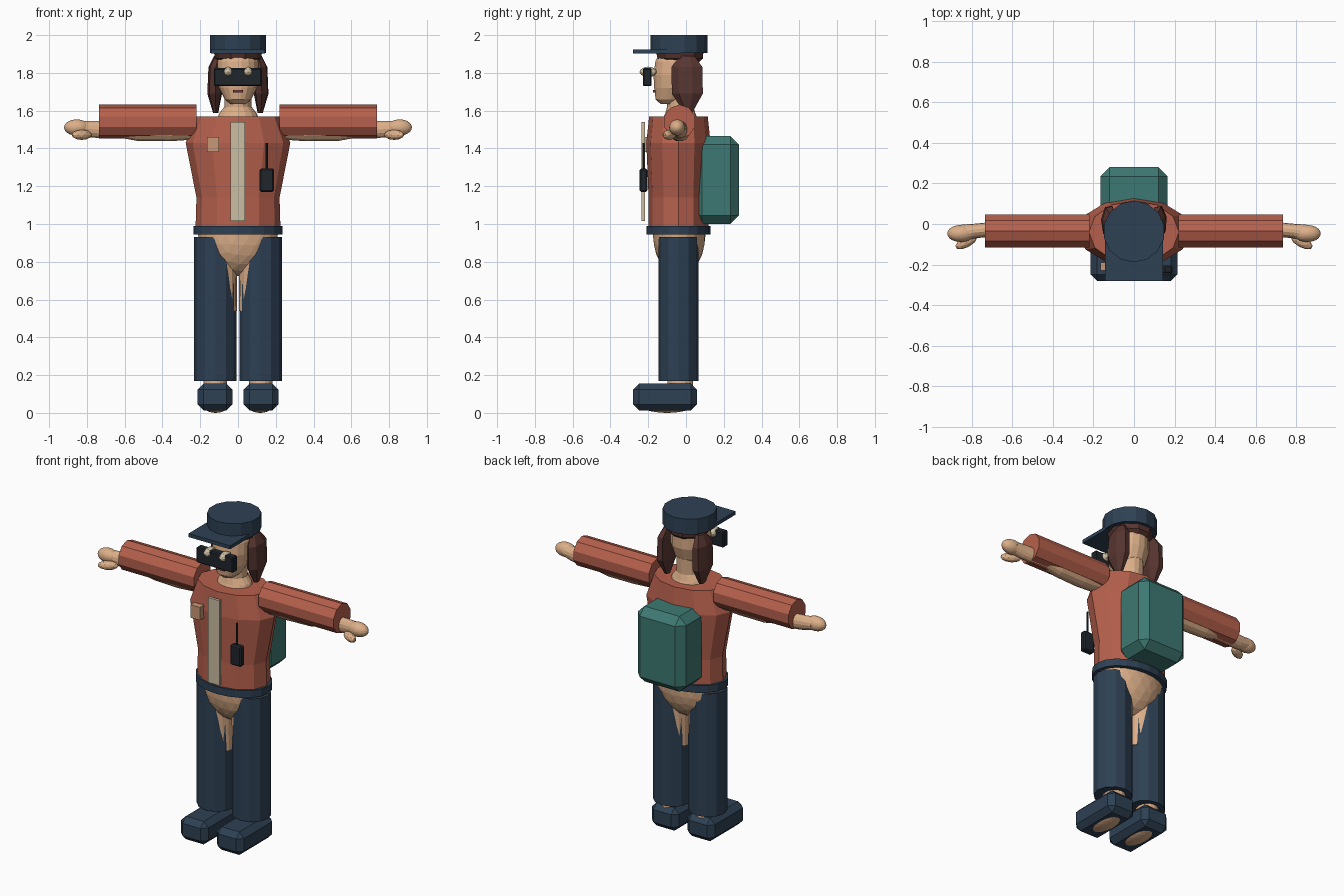
import bpy, bmesh, math
from mathutils import Vector, Matrix


def material(name, rgb):
    m = bpy.data.materials.new(name)
    m.diffuse_color = (*rgb, 1)
    return m


RED = material("jacket red", (0.47, 0.118, 0.074))
NAVY = material("navy cloth", (0.027, 0.052, 0.088))
TEAL = material("teal pack", (0.048, 0.19, 0.17))
SKIN = material("skin", (0.72, 0.43, 0.25))
HAIR = material("brown hair", (0.095, 0.036, 0.03))
BLACK = material("black plastic", (0.014, 0.019, 0.025))
CREAM = material("cream", (0.60, 0.51, 0.36))
TAN = material("tan patch", (0.58, 0.31, 0.18))
LIP = material("lip red", (0.16, 0.026, 0.026))


def finish(name, bm, mat):
    bmesh.ops.recalc_face_normals(bm, faces=bm.faces)
    me = bpy.data.meshes.new(name)
    bm.to_mesh(me)
    bm.free()
    me.materials.append(mat)
    ob = bpy.data.objects.new(name, me)
    bpy.context.collection.objects.link(ob)
    return ob


def box(name, lo, hi, mat, bevel=0.0):
    lo, hi = Vector(lo), Vector(hi)
    bm = bmesh.new()
    bmesh.ops.create_cube(bm, size=1, matrix=Matrix.Translation((lo + hi) / 2)
                          @ Matrix.Diagonal((*(hi - lo), 1)))
    if bevel:
        bmesh.ops.bevel(bm, geom=bm.edges[:], offset=bevel, segments=1,
                        affect='EDGES', profile=0.5)
    return finish(name, bm, mat)


def ball(name, c, r, mat, detail=3):
    bm = bmesh.new()
    bmesh.ops.create_icosphere(bm, subdivisions=detail, radius=1,
                               matrix=Matrix.Translation(c) @ Matrix.Diagonal((*r, 1)))
    return finish(name, bm, mat)


def loft(name, rings, mat, n=12, along_x=False, turn=0.0):
    """Rings are (centre, radius a, radius b), upright or along x."""
    bm = bmesh.new()
    loops = []
    for c, a, b in rings:
        loop = []
        for i in range(n):
            t = 2 * math.pi * i / n + turn
            u, v = a * math.cos(t), b * math.sin(t)
            off = Vector((0, u, v)) if along_x else Vector((u, v, 0))
            loop.append(bm.verts.new(Vector(c) + off))
        loops.append(loop)
    for p, q in zip(loops, loops[1:]):
        for i in range(n):
            j = (i + 1) % n
            bm.faces.new((p[i], p[j], q[j], q[i]))
    bm.faces.new(loops[0])
    bm.faces.new(loops[-1])
    return finish(name, bm, mat)


# Jacket and belt
Y = -0.04
loft("jacket", [((0, Y, 0.97), 0.225, 0.16), ((0, Y, 1.14), 0.22, 0.158),
                ((0, Y, 1.43), 0.277, 0.17), ((0, Y, 1.57), 0.222, 0.155)], RED)
loft("belt", [((0, Y, 0.945), 0.235, 0.17), ((0, Y, 0.99), 0.235, 0.17)], NAVY, 20)

# Jacket details
box("zip_strip", (-0.04, -0.235, 1.015), (0.037, -0.218, 1.54), CREAM)
box("chest_patch", (-0.165, -0.23, 1.38), (-0.1, -0.19, 1.46), TAN)
box("radio", (0.115, -0.245, 1.17), (0.19, -0.205, 1.295), BLACK, 0.008)
loft("radio_antenna", [((0.152, -0.225, 1.29), 0.006, 0.006),
                       ((0.152, -0.225, 1.43), 0.006, 0.006)], BLACK, 8)

# Backpack
box("backpack", (-0.165, 0.04, 1.0), (0.165, 0.28, 1.465), TEAL, 0.045)

# Hips
ball("hips", (0, -0.036, 0.95), (0.212, 0.14, 0.225), SKIN)

for s, side in ((-1, "right"), (1, "left")):
    # Trouser leg, bare leg, shoe and sole of the foot
    loft(side + "_trouser", [((s * 0.12, Y, 0.17), 0.112, 0.106),
                             ((s * 0.12, Y, 0.93), 0.112, 0.106)], NAVY, 12)
    loft(side + "_thigh", [((s * 0.09, Y, 0.54), 0.085, 0.08),
                           ((s * 0.095, Y, 0.66), 0.09, 0.09),
                           ((s * 0.1, Y, 0.85), 0.097, 0.1)], SKIN, 16)
    loft(side + "_ankle", [((s * 0.12, -0.03, 0.1), 0.065, 0.07),
                           ((s * 0.12, -0.03, 0.2), 0.06, 0.065)], SKIN, 16)
    box(side + "_shoe", (s * 0.122 - 0.093, -0.28, 0.013),
        (s * 0.122 + 0.093, 0.058, 0.155), NAVY, 0.032)
    ball(side + "_foot_sole", (s * 0.118, -0.1, 0.04), (0.068, 0.14, 0.04), SKIN)

    # Sleeve
    loft(side + "_sleeve", [((s * 0.22, -0.034, 1.542), 0.086, 0.09),
                            ((s * 0.735, -0.034, 1.542), 0.086, 0.09)],
         RED, 10, True, math.pi / 10)
    # Bare arm, lower than the sleeve around the elbow
    loft(side + "_arm", [((s * 0.24, -0.035, 1.5), 0.055, 0.055),
                         ((s * 0.36, -0.035, 1.49), 0.055, 0.053),
                         ((s * 0.53, -0.03, 1.49), 0.05, 0.052),
                         ((s * 0.62, -0.03, 1.5), 0.045, 0.045),
                         ((s * 0.74, -0.03, 1.5), 0.036, 0.046),
                         ((s * 0.79, -0.035, 1.503), 0.036, 0.044),
                         ((s * 0.85, -0.045, 1.51), 0.042, 0.036)], SKIN, 14, True)
    # Hand
    ball(side + "_fist", (s * 0.855, -0.047, 1.511), (0.066, 0.042, 0.043), SKIN)
    thumb = ball(side + "_thumb", (0, 0, 0), (0.06, 0.027, 0.027), SKIN, 2)
    thumb.location = (s * 0.827, -0.088, 1.472)
    thumb.rotation_euler = (0, 0, -s * 0.5)

    # Side lock of hair: broad top, pointed bottom
    loft(side + "_hair_lock", [((s * 0.118, 0.012, 1.588), 0.014, 0.022),
                               ((s * 0.123, 0.01, 1.69), 0.04, 0.085),
                               ((s * 0.12, 0.008, 1.83), 0.037, 0.085),
                               ((s * 0.105, 0.008, 1.89), 0.022, 0.04)], HAIR, 7, False, 0.3)

    # Goggle lens, passing through the frame
    ball(side + "_lens", (s * 0.053, -0.2, 1.805), (0.029, 0.046, 0.028), CREAM, 2)

# Neck and head
loft("neck", [((0, -0.03, 1.54), 0.115, 0.1), ((0, -0.03, 1.585), 0.1, 0.08),
              ((0, -0.03, 1.62), 0.072, 0.07), ((0, -0.03, 1.74), 0.07, 0.075)], SKIN, 16)
loft("head", [((0, -0.085, 1.635), 0.04, 0.05), ((0, -0.08, 1.66), 0.07, 0.082),
              ((0, -0.062, 1.72), 0.1, 0.108), ((0, -0.052, 1.79), 0.113, 0.122),
              ((0, -0.046, 1.86), 0.11, 0.118), ((0, -0.045, 1.92), 0.08, 0.09)], SKIN, 18)
box("mouth", (-0.026, -0.174, 1.695), (0.026, -0.16, 1.71), LIP)
box("goggle_frame", (-0.128, -0.228, 1.73), (0.126, -0.182, 1.825), BLACK, 0.006)

# Hair under the cap
loft("hair_top", [((0, -0.028, 1.855), 0.095, 0.1), ((0, -0.03, 1.875), 0.12, 0.125),
                  ((0, -0.035, 1.92), 0.13, 0.135)], HAIR, 10)

# Cap
loft("cap_crown", [((0, -0.037, 1.905), 0.152, 0.152),
                   ((0, -0.037, 2.0), 0.152, 0.152)], NAVY, 14, False, 0.2)
box("cap_brim", (-0.142, -0.28, 1.903), (0.142, -0.03, 1.925), NAVY)
